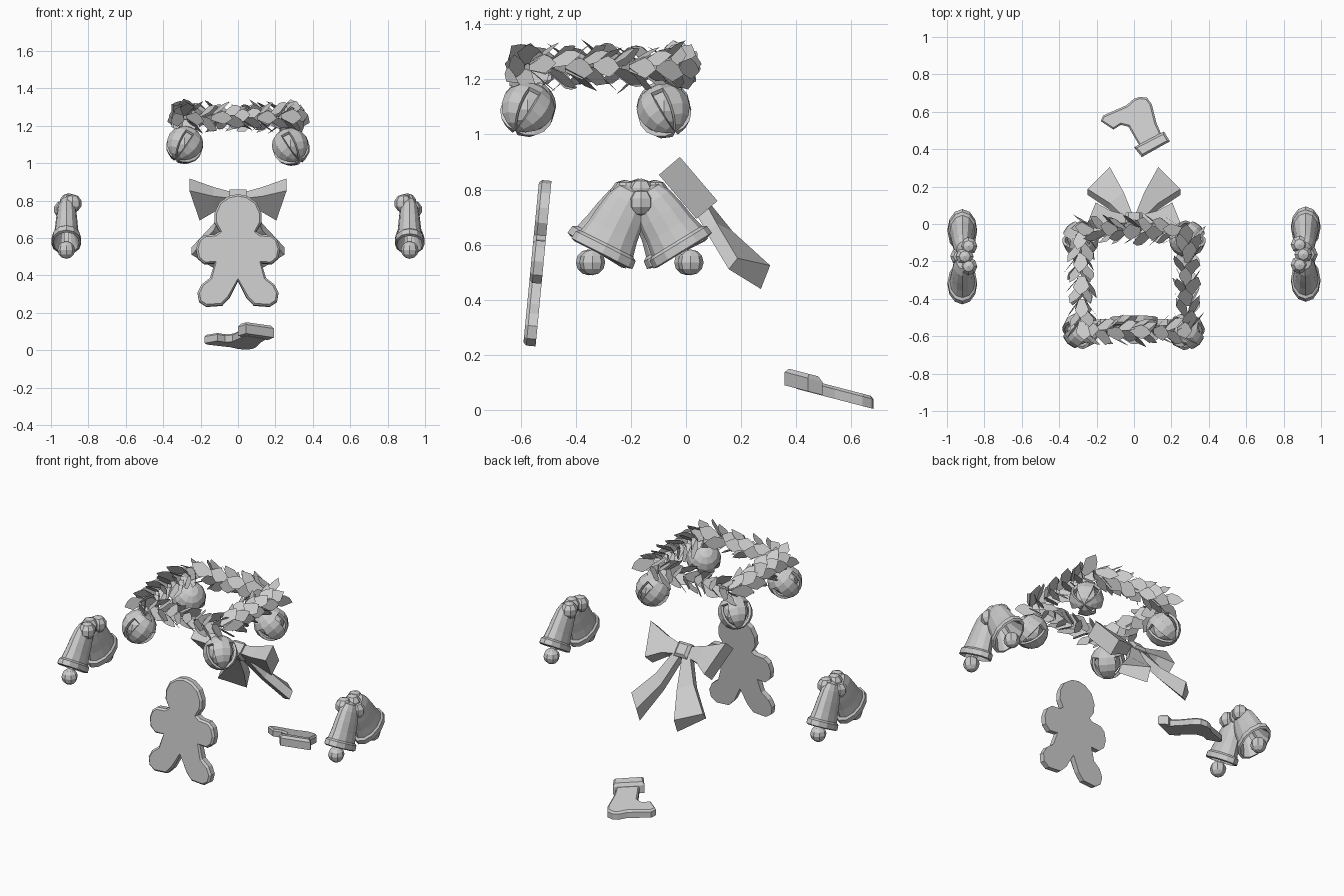
import bpy, bmesh, math, random
from mathutils import Matrix, Vector

if "Cube" in bpy.data.objects:
    bpy.data.objects.remove(bpy.data.objects["Cube"])

random.seed(4)


def finish(name, bm, matrix=Matrix()):
    bmesh.ops.transform(bm, matrix=matrix, verts=bm.verts)
    mesh = bpy.data.meshes.new(name)
    bm.to_mesh(mesh)
    bm.free()
    obj = bpy.data.objects.new(name, mesh)
    bpy.context.collection.objects.link(obj)
    return obj


def plate(name, outline, matrix, thick, inset):
    """Flat cut-out, extruded, with a chamfered front face."""
    bm = bmesh.new()
    back = bm.faces.new([bm.verts.new((x, y, 0)) for x, y in outline])
    back.normal_update()
    if back.normal.z > 0:
        back.normal_flip()
    new = bmesh.ops.extrude_face_region(bm, geom=[back], use_keep_orig=True)["geom"]
    front = [g for g in new if isinstance(g, bmesh.types.BMFace)][0]
    bmesh.ops.translate(bm, vec=(0, 0, thick - inset), verts=front.verts)
    front.normal_update()
    if front.normal.z < 0:
        front.normal_flip()
    bmesh.ops.inset_individual(bm, faces=[front], thickness=inset, depth=inset)
    bmesh.ops.recalc_face_normals(bm, faces=bm.faces)
    return finish(name, bm, matrix)


def loft(name, sections, matrix=Matrix()):
    """Skin a list of equal-sized loops and cap both ends."""
    bm = bmesh.new()
    rings = [[bm.verts.new(p) for p in s] for s in sections]
    n = len(rings[0])
    for a, b in zip(rings, rings[1:]):
        for i in range(n):
            bm.faces.new((a[i], a[(i + 1) % n], b[(i + 1) % n], b[i]))
    bm.faces.new(rings[0])
    bm.faces.new(rings[-1])
    bmesh.ops.recalc_face_normals(bm, faces=bm.faces)
    return finish(name, bm, matrix)


def ball(name, center, r, seg=8, rings=6):
    bm = bmesh.new()
    bmesh.ops.create_uvsphere(bm, u_segments=seg, v_segments=rings, radius=r)
    return finish(name, bm, Matrix.Translation(center))


# Gingerbread cookie: half outline, mirrored, leaning back slightly
half = [(0, .37), (.045, .28), (.085, .238), (.17, .232), (.208, .258), (.217, .305),
        (.195, .35), (.15, .385), (.125, .465), (.18, .46), (.215, .49), (.225, .54),
        (.21, .59), (.18, .615), (.12, .62), (.098, .635), (.125, .68), (.125, .735),
        (.10, .79), (.05, .825), (0, .835)]
cookie = half + [(-x, z) for x, z in half[-2:0:-1]]
plate("gingerbread_cookie", cookie,
      Matrix.Translation((0, -.568, 0)) @ Matrix.Rotation(math.radians(84.5), 4, 'X'),
      .045, .011)

# Stocking: sheared so that it slopes down towards the heel
slope = Matrix(((1, 0, 0, 0), (0, 1, 0, 0), (0, -.26, 1, .181), (0, 0, 0, 1)))
plate("stocking_foot", [(.15, .47), (.12, .54), (.095, .64), (.07, .675), (.03, .68),
                        (0, .67), (-.04, .635), (-.165, .58), (-.178, .55), (-.11, .505),
                        (-.07, .53), (-.03, .52), (.04, .40)], slope, .045, .01)
plate("stocking_cuff", [(.16, .495), (.192, .442), (.042, .358), (.0, .41)],
      Matrix.Translation((0, 0, .002)) @ slope, .064, .016)

# Bow: local axes are x across, y down the tails, z out of the face
bow = Matrix(((1, 0, 0, 0), (0, .65, .76, .008), (0, -.76, .65, .806), (0, 0, 0, 1)))
loft("bow_knot", [[(sx * a, sy * a, z) for sx, sy in ((-1, -1), (1, -1), (1, 1), (-1, 1))]
                  for a, z in ((.03, -.045), (.045, -.03), (.045, .03), (.03, .045))], bow)


def loop_section(upper, lower, depth):
    (u0, v0), (u1, v1) = upper, lower
    return [(u0, v0, -depth), (u0, v0, depth), (u1, v1, depth), (u1, v1, -depth)]


for side, label in ((-1, "left"), (1, "right")):
    flip = bow @ Matrix.Diagonal((side, 1, 1, 1))
    loft("bow_loop_" + label, [loop_section((.03, -.03), (.03, .03), .025),
                               loop_section((.13, -.055), (.12, .05), .038),
                               loop_section((.26, -.105), (.205, .105), .05)], flip)
    loft("bow_tail_" + label, [
        loop_section((.055, .02), (.005, .03), .025),
        [(.13, .17, -.055), (.13, .165, -.005), (.055, .225, .02), (.055, .24, -.035)],
        [(.248, .32, -.08), (.248, .31, -.03), (.13, .407, .043), (.13, .45, -.038)]], flip)

# Two pairs of hand bells; the second is the first turned half way round
profile = [(.02, -.005), (.055, .01), (.076, .05), (.088, .11), (.096, .17), (.107, .22),
           (.122, .23), (.124, .26), (.108, .265), (.085, .22), (.03, .06)]
N = 12
for turn, label in ((0, "right"), (math.pi, "left")):
    pair = Matrix.Translation((0, -.168, 0)) @ Matrix.Rotation(turn, 4, 'Z')
    for k, (mouth_y, mouth_z) in enumerate(((-.135, .572), (.15, .588))):
        apex = Vector((.915, .02 * (1 if k else -1), .80))
        axis = (Vector((.918, mouth_y, mouth_z)) - apex).normalized()
        wide = Vector((1, 0, 0))
        deep = axis.cross(wide)
        rings = [[apex + axis * h + wide * (.64 * r * math.cos(2 * math.pi * i / N))
                  + deep * (r * math.sin(2 * math.pi * i / N)) for i in range(N)]
                 for r, h in profile]
        loft(f"bell_{label}_{k}", rings, pair)
        clapper = Vector((.918, .185 if k else -.172, .536))
        ball(f"clapper_{label}_{k}", pair @ clapper, .047)
        loft(f"clapper_rod_{label}_{k}", [
            [p + wide * (.014 * cx) + deep * (.014 * cy)
             for cx, cy in ((-1, -1), (1, -1), (1, 1), (-1, 1))]
            for p in (apex + axis * .1, clapper)], pair)
    for k, p in enumerate(((.885, .058, .785), (.885, -.05, .785),
                           (.935, .005, .752), (.905, .005, .79))):
        ball(f"berry_{label}_{k}", pair @ Vector(p), .05, 8, 5)

# Square garland of spiky leaves, swept along each side in turn
bm = bmesh.new()
leaf = [(0, -.2), (.55, -.5), (.8, -.3), (1, .08), (.82, .28), (.6, .5), (0, .2)]
corners = [Vector(c) for c in ((-.28, -.575, 1.245), (.285, -.575, 1.245),
                               (.285, -.035, 1.245), (-.28, -.035, 1.245))]
STATIONS = 9
for c in range(4):
    start, end = corners[c], corners[(c + 1) % 4]
    t = (end - start).normalized()
    out = t.cross(Vector((0, 0, 1)))
    for s in range(STATIONS):
        base = start.lerp(end, .02 + .86 * (s + random.uniform(-.2, .2)) / (STATIONS - 1))
        for q in range(4):
            a = math.pi / 2 * (q + .5 * (s % 2)) + random.uniform(-.25, .25)
            radial = out * math.cos(a) + Vector((0, 0, math.sin(a)))
            along = (t * .8 + radial * random.uniform(.4, .75)).normalized()
            across = t.cross(radial) + radial * random.uniform(-.3, .3)
            length, width = random.uniform(.11, .14), random.uniform(.07, .09)
            bm.faces.new([bm.verts.new(base + radial * .01 + along * (x * length)
                                       + across * (y * width)) for x, y in leaf])
finish("garland_leaves", bm)

# Slotted jingle bells under the garland corners, tipped outwards
for k, (x, y, z) in enumerate(((-.285, -.57, 1.10), (.28, -.575, 1.09),
                               (.285, -.08, 1.085), (-.285, -.08, 1.095))):
    bm = bmesh.new()
    bmesh.ops.create_uvsphere(bm, u_segments=12, v_segments=8, radius=.1,
                              matrix=Matrix.Rotation(math.pi / 12, 4, 'Z'))
    slots = []
    for f in bm.faces:
        m = f.calc_center_median()
        if m.z < .03 and min(abs(m.x), abs(m.y)) < .004:
            slots.append(f)
    bmesh.ops.delete(bm, geom=slots, context='FACES')
    lean = Vector((x, y + .31, 0)).normalized()
    tilt = Matrix.Rotation(math.radians(-40), 4, Vector((0, 0, 1)).cross(lean))
    jingle = finish(f"jingle_bell_{k}", bm, Matrix.Translation((x, y, z)) @ tilt)
    shell = jingle.modifiers.new("shell", 'SOLIDIFY')
    shell.thickness = .015
    ball(f"jingle_pellet_{k}", (x, y, z), .075)
